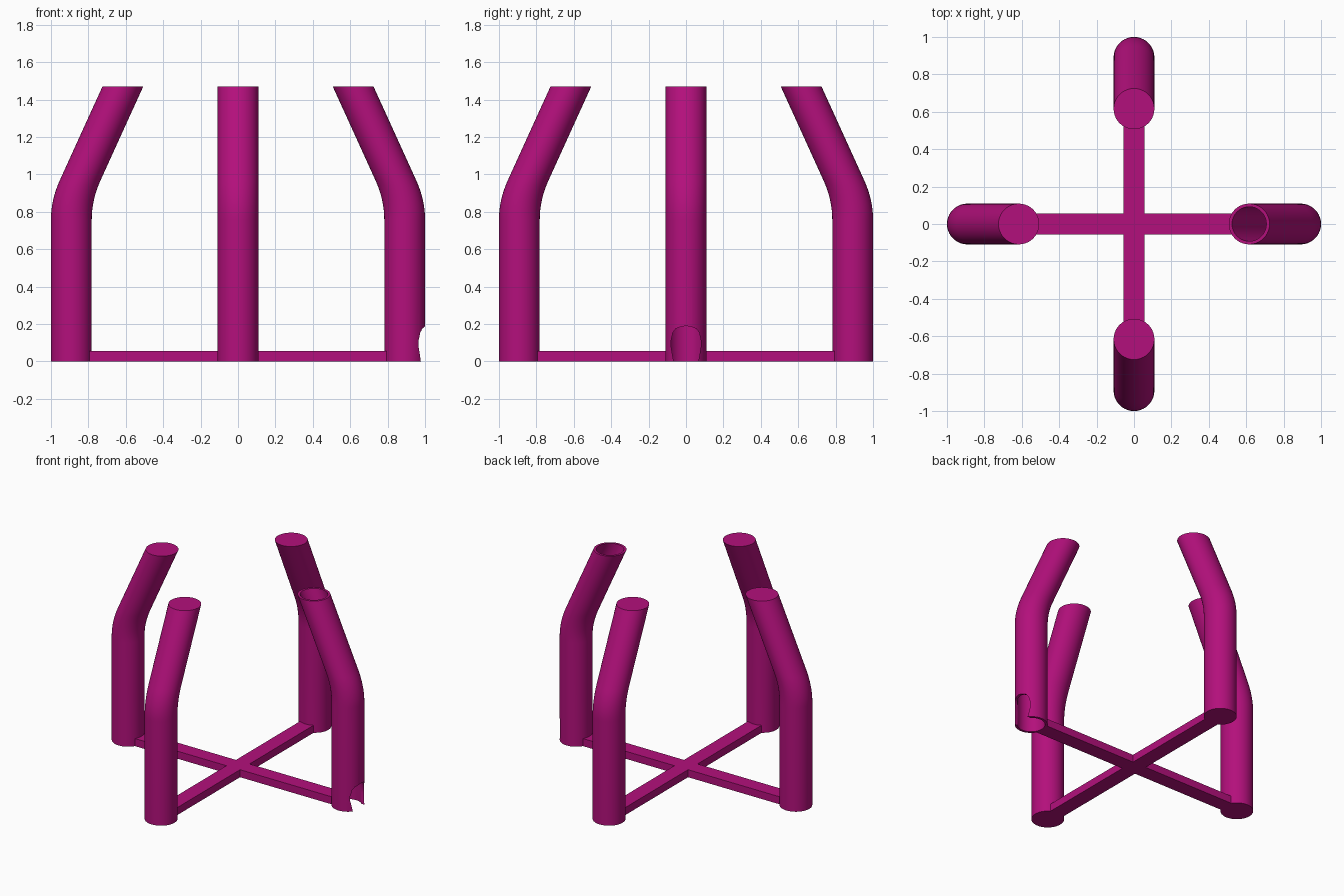
import bpy, bmesh, math

if "Cube" in bpy.data.objects:
    bpy.data.objects.remove(bpy.data.objects["Cube"])

SEG, DIST, RADIUS, WALL = 40, 0.891, 0.109, 0.017

mat = bpy.data.materials.new("magenta")
mat.diffuse_color = (0.45, 0.005, 0.2, 1)
mat.use_nodes = True
mat.node_tree.nodes["Principled BSDF"].inputs["Base Color"].default_value = mat.diffuse_color


def finish(bm, name):
    bmesh.ops.recalc_face_normals(bm, faces=bm.faces)
    mesh = bpy.data.meshes.new(name)
    bm.to_mesh(mesh)
    bm.free()
    ob = bpy.data.objects.new(name, mesh)
    bpy.context.collection.objects.link(ob)
    mesh.materials.append(mat)
    return ob


def activate(ob):
    bpy.ops.object.select_all(action='DESELECT')
    ob.select_set(True)
    bpy.context.view_layer.objects.active = ob


def smooth(ob):
    activate(ob)
    bpy.ops.object.shade_smooth_by_angle(angle=math.radians(35))


def extrude_profile(name, pts, vec):
    bm = bmesh.new()
    face = bm.faces.new([bm.verts.new(p) for p in pts])
    res = bmesh.ops.extrude_face_region(bm, geom=[face], use_keep_orig=True)
    top = [v for v in res["geom"] if isinstance(v, bmesh.types.BMVert)]
    bmesh.ops.translate(bm, verts=top, vec=vec)
    return finish(bm, name)


# Leg centre line: vertical, soft bend, straight inward lean
BEND0, BEND1, SLOPE, TOP = 0.76, 0.97, 0.455, 1.47
path = [(DIST, 0.0)]
for i in range(9):
    d = (BEND1 - BEND0) * i / 8
    path.append((DIST - SLOPE * d * d / (2 * (BEND1 - BEND0)), BEND0 + d))
path.append((path[-1][0] - SLOPE * (TOP - BEND1), TOP))


def tube_walls(bm, r):
    rings = [[bm.verts.new((cx + r * math.cos(2 * math.pi * k / SEG),
                            r * math.sin(2 * math.pi * k / SEG), z))
              for k in range(SEG)] for cx, z in path]
    for a, b in zip(rings, rings[1:]):
        for k in range(SEG):
            n = (k + 1) % SEG
            bm.faces.new((a[k], a[n], b[n], b[k]))
    return rings


def leg(name, angle, hollow=False):
    bm = bmesh.new()
    outer = tube_walls(bm, RADIUS)
    if hollow:
        inner = tube_walls(bm, RADIUS - WALL)
        for end in (0, -1):
            for k in range(SEG):
                n = (k + 1) % SEG
                bm.faces.new((outer[end][k], outer[end][n],
                              inner[end][n], inner[end][k]))
    else:
        bm.faces.new(outer[0])
        bm.faces.new(outer[-1])
    ob = finish(bm, name)
    ob.rotation_euler.z = angle
    return ob


# Three solid legs
for name, a in (("back_leg", 90), ("left_leg", 180), ("front_leg", 270)):
    smooth(leg(name, math.radians(a)))

# Hollow right leg with an arched notch at its foot
hollow_leg = leg("right_hollow_leg", 0, True)
half = [(0.062, -0.05), (0.066, 0.0), (0.08, 0.08), (0.08, 0.11),
        (0.07, 0.155), (0.055, 0.175), (0.03, 0.185)]
arch = half + [(0, 0.19)] + [(-y, z) for y, z in reversed(half)]
cutter = extrude_profile("notch_cutter", [(DIST + 0.02, y, z) for y, z in arch], (0.2, 0, 0))
cutter.hide_render = True
mod = hollow_leg.modifiers.new("notch", 'BOOLEAN')
mod.operation = 'DIFFERENCE'
mod.solver = 'EXACT'
mod.object = cutter
activate(hollow_leg)
bpy.ops.object.modifier_apply(modifier="notch")
bpy.data.objects.remove(cutter, do_unlink=True)
smooth(hollow_leg)

# Cross brace between the feet
w, l = 0.055, 0.795
cross = []
for i in range(4):
    c, s = round(math.cos(i * math.pi / 2)), round(math.sin(i * math.pi / 2))
    cross += [(x * c - y * s, x * s + y * c, 0) for x, y in ((l, -w), (l, w), (w, w))]
extrude_profile("cross_brace", cross, (0, 0, 0.055))
